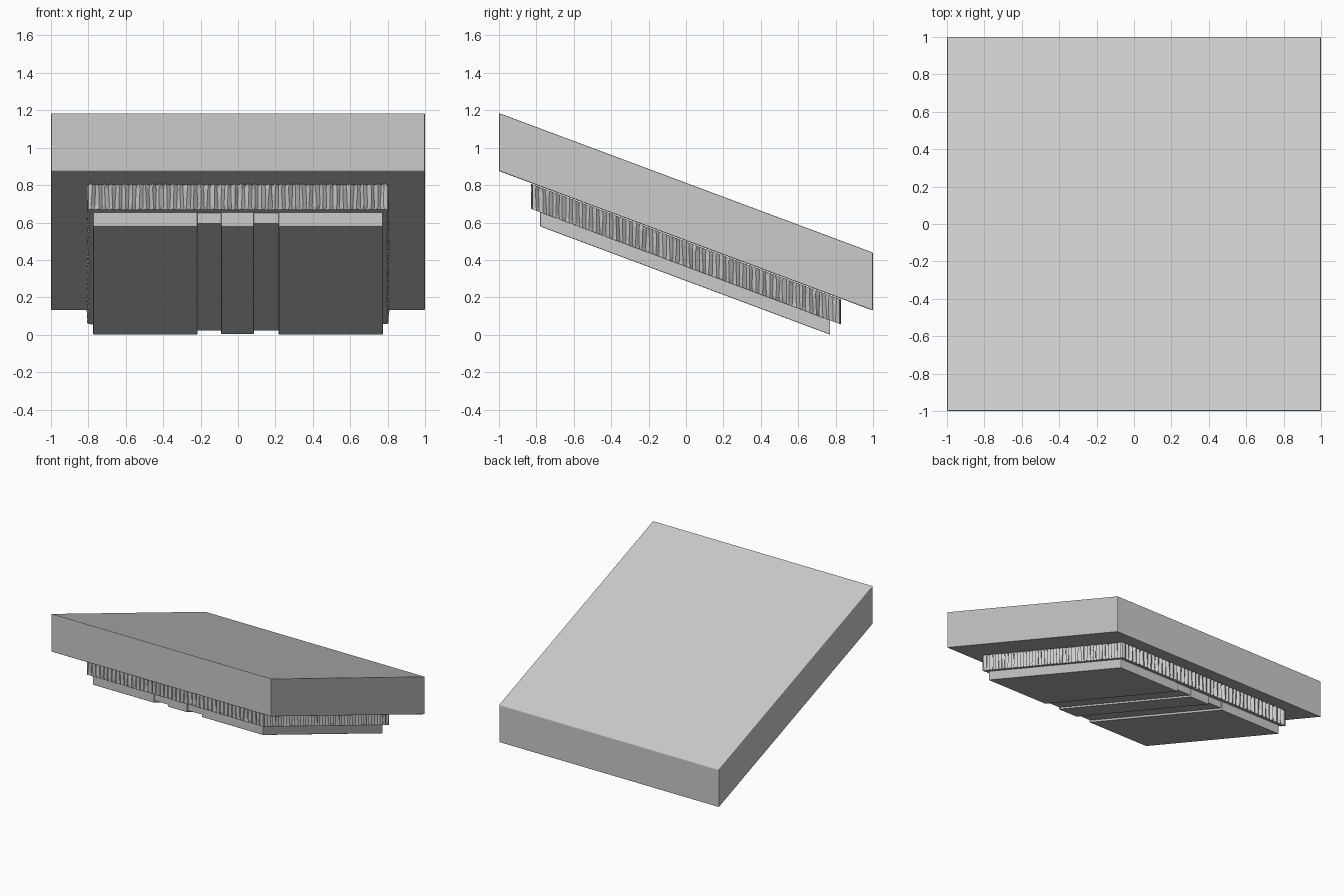
import bpy, bmesh, random
from mathutils import Vector

if "Cube" in bpy.data.objects:
    bpy.data.objects.remove(bpy.data.objects["Cube"])

random.seed(4)
SLOPE = 0.373  # drop in z per unit of y; all parts are sheared by it


def finish(name, bm, bevel=0.0):
    bmesh.ops.recalc_face_normals(bm, faces=bm.faces)
    for v in bm.verts:
        v.co.z -= SLOPE * v.co.y
    me = bpy.data.meshes.new(name)
    bm.to_mesh(me)
    bm.free()
    ob = bpy.data.objects.new(name, me)
    bpy.context.collection.objects.link(ob)
    if bevel:
        mod = ob.modifiers.new("soft_edges", 'BEVEL')
        mod.width = bevel
        mod.segments = 2
    return ob


def box(name, x0, x1, y0, y1, z0, z1, bevel):
    bm = bmesh.new()
    bmesh.ops.create_cube(bm, size=1)
    for v in bm.verts:
        v.co.x = x1 if v.co.x > 0 else x0
        v.co.y = y1 if v.co.y > 0 else y0
        v.co.z = z1 if v.co.z > 0 else z0
    return finish(name, bm, bevel)


# Large sloping top slab
box("top_slab", -1, 1, -1, 1, 0.502, 0.812, 0.006)

# Irregular gathered band under the slab, closed above and below
HX, HY, PITCH = 0.80, 0.82, 0.018
corners = [Vector(c) for c in ((-HX, -HY), (HX, -HY), (HX, HY), (-HX, HY))]
bm = bmesh.new()
rows = [[], [], [], []]
heights = (0.364, 0.385, 0.475, 0.498)
for i, a in enumerate(corners):
    b = corners[(i + 1) % 4]
    d = (b - a).normalized()
    out = Vector((d.y, -d.x))
    n = 2 * round((b - a).length / PITCH / 2)
    for k in range(n):
        fold = 0.009 if k % 2 else -0.012
        for r, h in enumerate(heights):
            p = a.lerp(b, k / n)
            if k:
                p = p + d * random.uniform(-0.004, 0.004)
                p = p + out * (fold * random.uniform(0.4, 1.0))
            dz = random.uniform(-0.004, 0.004) if r in (1, 2) else 0
            rows[r].append(bm.verts.new((p.x, p.y, h + dz)))
count = len(rows[0])
for lo, hi in zip(rows, rows[1:]):
    for k in range(count):
        j = (k + 1) % count
        bm.faces.new((lo[k], lo[j], hi[j], hi[k]))
bm.faces.new(rows[0][::-1])
bm.faces.new(rows[-1])
finish("gathered_band", bm)

# Lower tray: two wide panels joined by a recessed web with a raised centre strip
Y0, Y1 = -0.78, 0.77
for side, x0, x1 in (("left", -0.775, -0.217), ("right", 0.217, 0.775)):
    box(side + "_lower_panel", x0, x1, Y0, Y1, 0.288, 0.366, 0.004)
box("recessed_web", -0.218, 0.218, Y0 + 0.008, Y1 - 0.008, 0.306, 0.366, 0.0)
box("centre_strip", -0.09, 0.085, Y0, Y1, 0.290, 0.364, 0.004)
